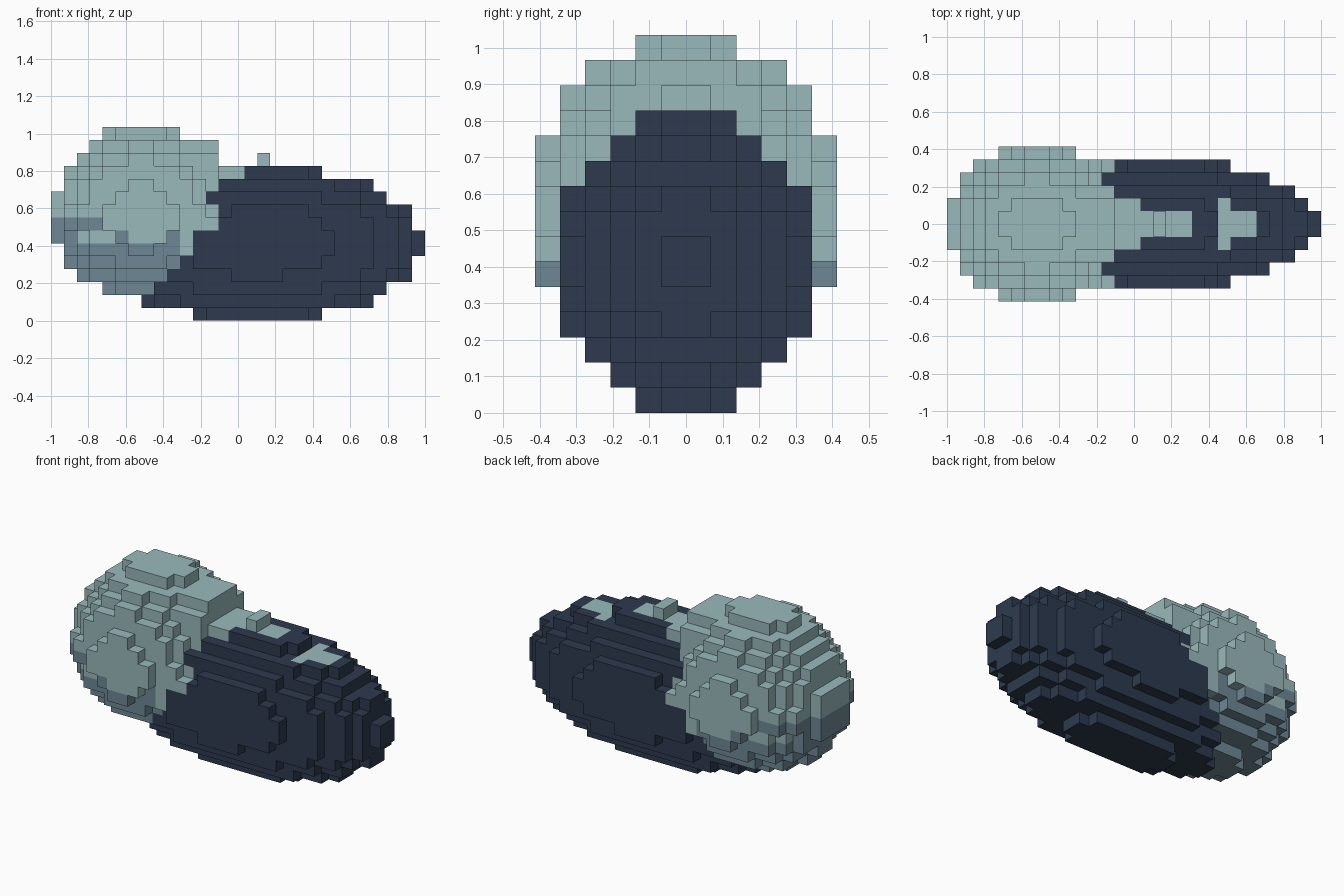
import bpy
import bmesh
from mathutils import Vector

cube = bpy.data.objects.get("Cube")
if cube:
    bpy.data.objects.remove(cube, do_unlink=True)

S = 2 / 29  # block size
NX, NY, NZ = 29, 6, 15


def material(name, color):
    mat = bpy.data.materials.new(name)
    mat.use_nodes = True
    mat.diffuse_color = (*color, 1)
    bsdf = next(n for n in mat.node_tree.nodes if n.type == 'BSDF_PRINCIPLED')
    bsdf.inputs["Base Color"].default_value = (*color, 1)
    bsdf.inputs["Roughness"].default_value = 0.8
    return mat


MATS = [material("pale_teal", (0.32, 0.485, 0.50)),
        material("slate", (0.153, 0.242, 0.30)),
        material("navy", (0.026, 0.042, 0.076))]
TEAL, SLATE, NAVY = range(3)


def ellipsoid(center, radii):
    """Blocks whose centres lie inside an ellipsoid."""
    return {(i, j, k)
            for i in range(NX) for j in range(-NY, NY) for k in range(NZ)
            if sum(((p + 0.5 - c) / r) ** 2
                   for p, c, r in zip((i, j, k), center, radii)) <= 1}


def box(x0, x1, half_y, z0, z1):
    """Blocks of a box that is centred across y; ends are not included."""
    return {(i, j, k) for i in range(x0, x1)
            for j in range(-half_y, half_y) for k in range(z0, z1)}


# Long oval body and rounder head, flatter under the chin
body = ellipsoid((16, 0, 6), (12.95, 5, 6.04))
skull = {b for b in ellipsoid((7, 0, 8), (6.97, 6, 7)) if b[2] > 4}
chin = {b for b in ellipsoid((7, 0, 8), (6.97, 6, 6)) if b[2] <= 4}
# Nape steps down to the back, with one knob behind it and a rib on each side
nape = box(8, 13, 2, 13, 14) | box(8, 13, 3, 10, 13) | box(10, 15, 2, 10, 12)
knob = box(16, 17, 1, 12, 13)
ribs = box(15, 20, 5, 8, 9)
blocks = body | skull | chin | nape | knob | ribs

# Where the pale head ends along x, for each layer from the bottom
HEAD_END = [0, 0, 8, 9, 10, 11, 11, 13, 13, 12, 13, 15]


def is_head(block):
    i, _, k = block
    return i < HEAD_END[min(k, 11)]


def color_of(block, direction):
    i, j, k = block
    off_center = abs(j + 0.5)
    if is_head(block):
        muzzle = k <= 7 and i < 2 or k == 7 and i < 4
        jaw = k <= 5 and i < 10 or k < 5
        cheek_edge = k == 6 and i in (5, 9)
        return SLATE if muzzle or jaw or cheek_edge else TEAL
    # Pale stripe and spot along the back
    stripe = k >= 11 and i <= 18 and off_center < 1
    spot = k == 10 and (i == 21 and off_center < 2
                        or i in (22, 23) and off_center < 1)
    if k == 12 or direction.z > 0 and (stripe or spot):
        return TEAL
    return NAVY


def build(name, part):
    """One mesh from the outer faces of a set of blocks."""
    bm = bmesh.new()
    verts = {}

    def corner(p):
        key = tuple(round(c) for c in p)
        if key not in verts:
            x, y, z = key
            verts[key] = bm.verts.new((x * S - 1, y * S, z * S))
        return verts[key]

    for block in sorted(part):
        for axis in range(3):
            for sign in (-1, 1):
                n = Vector((0, 0, 0))
                n[axis] = sign
                neighbour = tuple(b + int(d) for b, d in zip(block, n))
                if neighbour in blocks:
                    continue
                u = Vector((0, 0, 0))
                u[(axis + 1) % 3] = 1
                v = n.cross(u)
                mid = Vector(block) + Vector((0.5, 0.5, 0.5)) + n / 2
                ring = [mid + (a * u + b * v) / 2
                        for a, b in ((-1, -1), (1, -1), (1, 1), (-1, 1))]
                face = bm.faces.new([corner(p) for p in ring])
                face.material_index = color_of(block, n)
    mesh = bpy.data.meshes.new(name)
    bm.to_mesh(mesh)
    bm.free()
    for mat in MATS:
        mesh.materials.append(mat)
    obj = bpy.data.objects.new(name, mesh)
    bpy.context.collection.objects.link(obj)


head_blocks = {b for b in blocks if is_head(b)}
build("head", head_blocks)
build("body", blocks - head_blocks - knob)
build("back_knob", knob)
